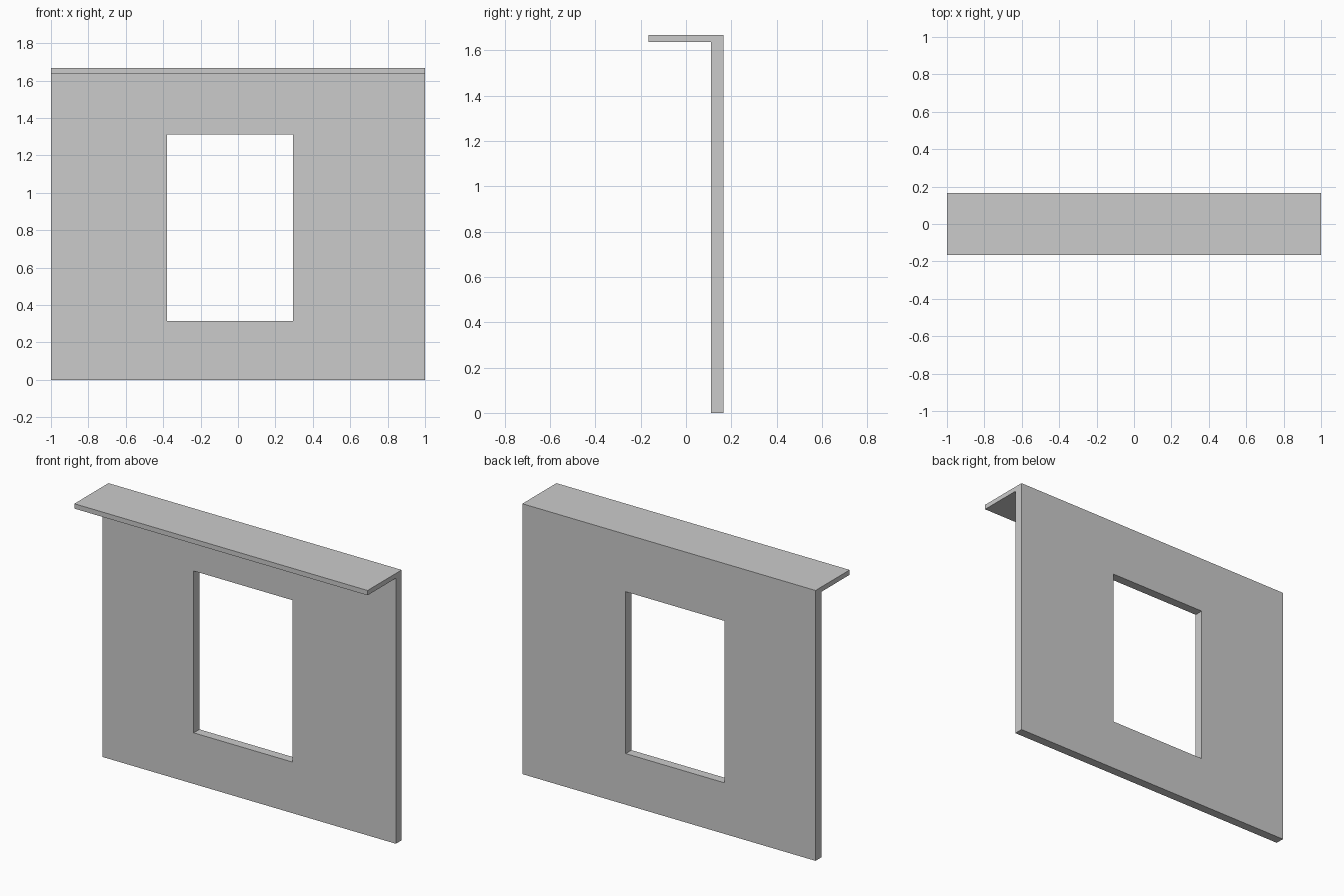
import bpy, bmesh

if "Cube" in bpy.data.objects:
    bpy.data.objects.remove(bpy.data.objects["Cube"])

HALF_LEN = 1.0
Y_FRONT, Y_WALL, Y_BACK = -0.166, 0.11, 0.166
Z_LEDGE, Z_TOP = 1.637, 1.667
OPEN_X, OPEN_Z = (-0.379, 0.295), (0.315, 1.313)


def extrude_profile(name, profile, x0, x1):
    """Extrude a (y, z) outline along x."""
    bm = bmesh.new()
    face = bm.faces.new([bm.verts.new((x0, y, z)) for y, z in profile])
    ext = bmesh.ops.extrude_face_region(bm, geom=[face], use_keep_orig=True)
    verts = [g for g in ext["geom"] if isinstance(g, bmesh.types.BMVert)]
    bmesh.ops.translate(bm, verts=verts, vec=(x1 - x0, 0, 0))
    bmesh.ops.recalc_face_normals(bm, faces=bm.faces)
    mesh = bpy.data.meshes.new(name)
    bm.to_mesh(mesh)
    bm.free()
    obj = bpy.data.objects.new(name, mesh)
    bpy.context.collection.objects.link(obj)
    return obj


# Wall with overhanging ledge, one L-shaped section
wall = extrude_profile("wall_with_ledge", [
    (Y_WALL, 0), (Y_BACK, 0), (Y_BACK, Z_TOP),
    (Y_FRONT, Z_TOP), (Y_FRONT, Z_LEDGE), (Y_WALL, Z_LEDGE),
], -HALF_LEN, HALF_LEN)

# Window opening cutter
y0, y1 = Y_WALL - 0.1, Y_BACK + 0.1
z0, z1 = OPEN_Z
cutter = extrude_profile("window_cutter",
                         [(y0, z0), (y1, z0), (y1, z1), (y0, z1)], *OPEN_X)
cutter.hide_render = True
cutter.hide_set(True)

cut = wall.modifiers.new("window_opening", "BOOLEAN")
cut.operation = "DIFFERENCE"
cut.solver = "EXACT"
cut.object = cutter
